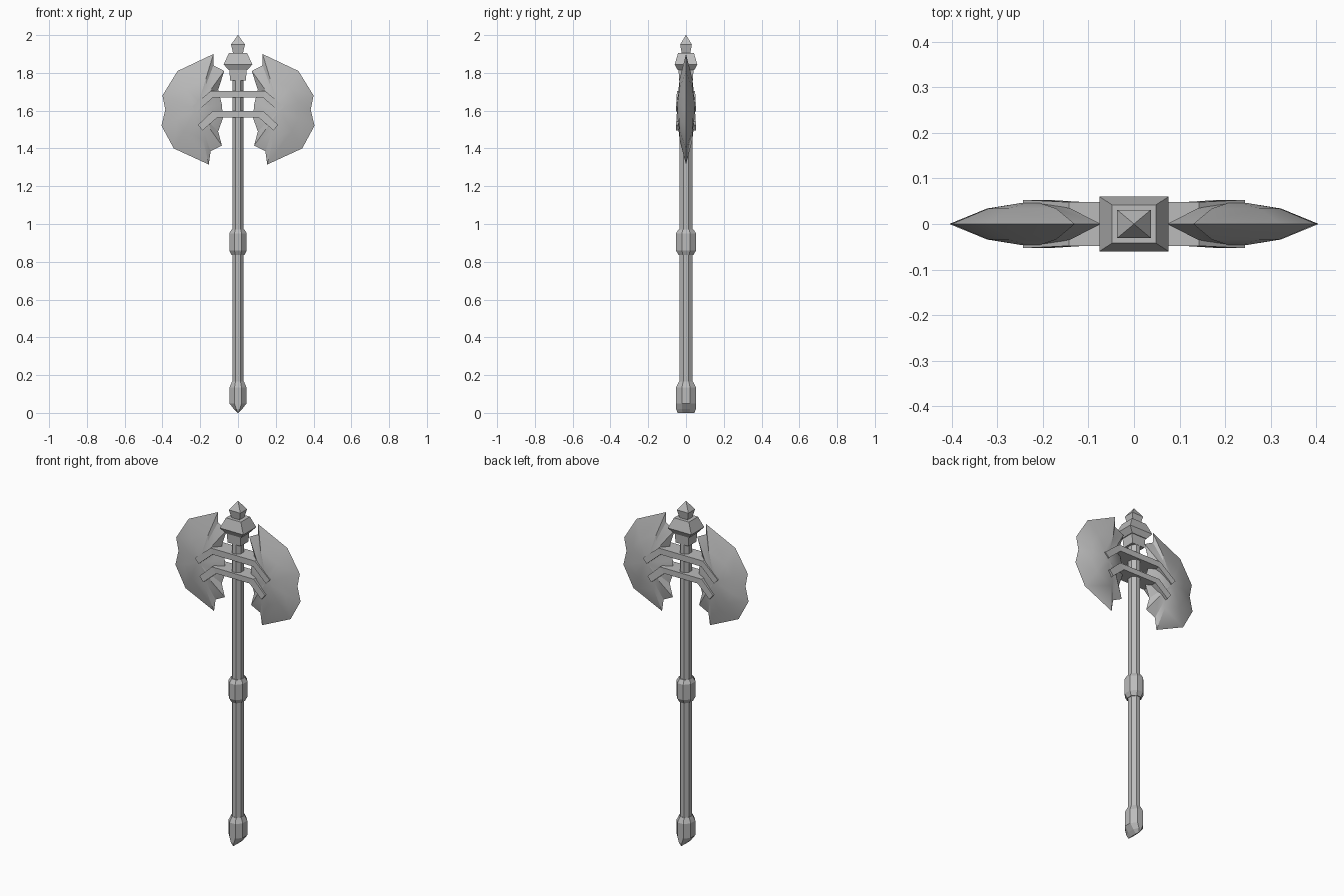
import bpy, bmesh, math

cube = bpy.data.objects.get("Cube")
if cube:
    bpy.data.objects.remove(cube, do_unlink=True)

steel = bpy.data.materials.new("plain_grey")
steel.use_nodes = True
GREY = (0.5, 0.5, 0.5, 1)
steel.diffuse_color = GREY
steel.node_tree.nodes["Principled BSDF"].inputs["Base Color"].default_value = GREY


def loft(name, rings):
    """Skin a list of equal-length point rings and cap both ends."""
    bm = bmesh.new()
    loops = [[bm.verts.new(p) for p in ring] for ring in rings]
    for a, b in zip(loops, loops[1:]):
        for i in range(len(a)):
            j = (i + 1) % len(a)
            bm.faces.new((a[i], a[j], b[j], b[i]))
    bm.faces.new(loops[0])
    bm.faces.new(loops[-1])
    bmesh.ops.recalc_face_normals(bm, faces=bm.faces)
    mesh = bpy.data.meshes.new(name)
    bm.to_mesh(mesh)
    bm.free()
    mesh.materials.append(steel)
    obj = bpy.data.objects.new(name, mesh)
    bpy.context.collection.objects.link(obj)
    return obj


def column(name, sides, levels):
    """Upright prism; each level is (z, half width in x, half width in y)."""
    k = 1 / math.cos(math.pi / sides)
    angles = [(i + 0.5) * math.tau / sides for i in range(sides)]
    return loft(name, [[(k * hx * math.cos(a), k * hy * math.sin(a), z) for a in angles]
                       for z, hx, hy in levels])


# Shaft, grip collar and wedge-ended pommel
column("shaft", 8, [(0.1, 0.03, 0.035), (1.8, 0.03, 0.035)])
column("grip_collar", 8, [(0.835, 0.034, 0.039), (0.86, 0.046, 0.053),
                          (0.95, 0.046, 0.053), (0.972, 0.034, 0.039)])
column("pommel", 8, [(0, 0.003, 0.045), (0.02, 0.022, 0.052), (0.05, 0.045, 0.052),
                     (0.135, 0.045, 0.052), (0.165, 0.032, 0.037)])

# Square head cap and pointed finial
column("neck_block", 4, [(1.76, 0.042, 0.036), (1.82, 0.046, 0.04)])
column("head_cap", 4, [(1.815, 0.05, 0.044), (1.845, 0.076, 0.06), (1.905, 0.048, 0.042)])
column("finial", 4, [(1.9, 0.025, 0.022), (1.95, 0.037, 0.031), (2, 0.001, 0.001)])

# Double blade: jagged edge swelling to a thick centre on both faces
outline = [(0.13, 1.90), (0.32, 1.81), (0.40, 1.68), (0.385, 1.605), (0.405, 1.52),
           (0.34, 1.40), (0.155, 1.315), (0.145, 1.385), (0.085, 1.415), (0.105, 1.49),
           (0.08, 1.56), (0.085, 1.63), (0.105, 1.71), (0.073, 1.81), (0.13, 1.84)]
cx, cz = 0.22, 1.605
steps = [(0.15, -0.046), (0.55, -0.034), (1, 0), (0.55, 0.034), (0.15, 0.046)]
blades = loft("blades", [[(cx + (x - cx) * s, y, cz + (z - cz) * s) for x, z in outline]
                         for s, y in steps])
mirror = blades.modifiers.new("both_sides", "MIRROR")
mirror.use_axis[0] = True
bpy.context.view_layer.objects.active = blades
blades.select_set(True)
bpy.ops.object.shade_smooth_by_angle(angle=math.radians(20))


# Bent braces running through the shaft into both blades
def brace(name, bend, tip):
    half = [tip, bend]
    left = [(-xt, zt, -xb, zb, y) for xt, zt, xb, zb, y in half]
    rings = [[(xt, -y, zt), (xt, y, zt), (xb, y, zb), (xb, -y, zb)]
             for xt, zt, xb, zb, y in left + half[::-1]]
    return loft(name, rings)


brace("upper_brace", (0.143, 1.705, 0.132, 1.67, 0.048), (0.243, 1.622, 0.217, 1.595, 0.053))
brace("lower_brace", (0.135, 1.597, 0.108, 1.565, 0.048), (0.212, 1.525, 0.188, 1.495, 0.053))
